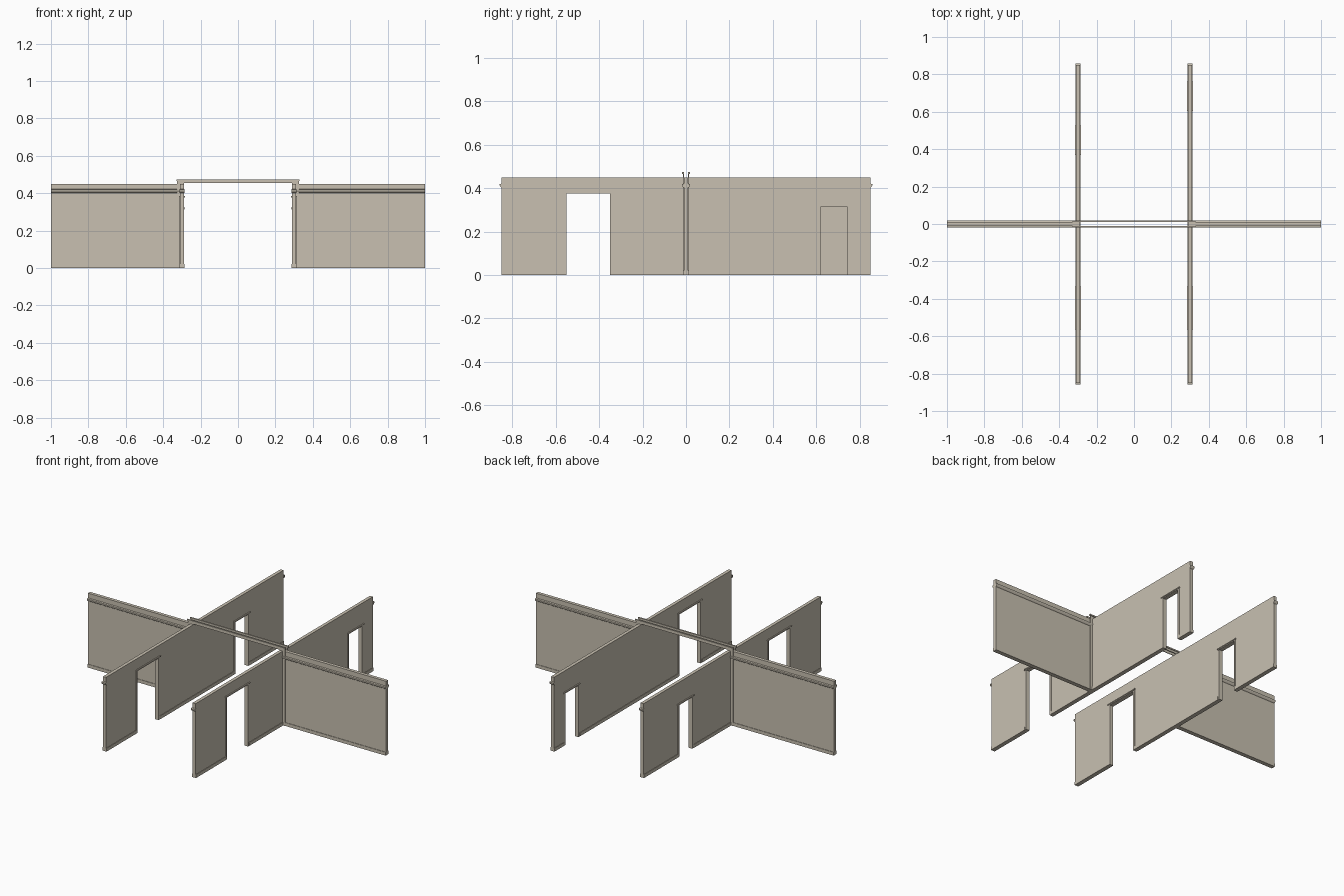
import bpy
import bmesh
from mathutils import Vector

if "Cube" in bpy.data.objects:
    bpy.data.objects.remove(bpy.data.objects["Cube"], do_unlink=True)

plaster = bpy.data.materials.new("warm_plaster")
plaster.use_nodes = True
color = (0.58, 0.53, 0.44, 1)
plaster.diffuse_color = color
plaster.node_tree.nodes["Principled BSDF"].inputs["Base Color"].default_value = color

HEIGHT = 0.45
HALF = 0.01        # half wall thickness
WALL_X = 0.3       # offset of the long walls
WALL_Y = 0.85      # half length of the long walls
BASE = 0.02        # baseboard height


def prism(name, outline, sweep):
    """Solid made by sweeping a flat outline along a vector."""
    bm = bmesh.new()
    face = bm.faces.new([bm.verts.new(p) for p in outline])
    moved = bmesh.ops.extrude_face_region(bm, geom=[face])["geom"]
    bmesh.ops.translate(bm, vec=Vector(sweep),
                        verts=[v for v in moved if isinstance(v, bmesh.types.BMVert)])
    bmesh.ops.recalc_face_normals(bm, faces=bm.faces)
    mesh = bpy.data.meshes.new(name)
    bm.to_mesh(mesh)
    bm.free()
    mesh.materials.append(plaster)
    obj = bpy.data.objects.new(name, mesh)
    bpy.context.collection.objects.link(obj)
    return obj


def box(name, x, y, z):
    (x0, x1), (y0, y1), (z0, z1) = sorted(x), sorted(y), sorted(z)
    return prism(name, [(x0, y0, z0), (x1, y0, z0), (x1, y1, z0), (x0, y1, z0)],
                 (0, 0, z1 - z0))


def long_wall(side, x, doors):
    # Wall panel with doorways notched out of its lower edge
    outline = [(-WALL_Y, 0)]
    for y0, y1, top in doors:
        outline += [(y0, 0), (y0, top), (y1, top), (y1, 0)]
    outline += [(WALL_Y, 0), (WALL_Y, HEIGHT), (-WALL_Y, HEIGHT)]
    prism(side + "_long_wall", [(x - HALF, y, z) for y, z in outline], (2 * HALF, 0, 0))

    for s in (-1, 1):
        def proud(depth):
            return (x + s * HALF, x + s * (HALF + depth))
        # Door casings with a projecting cap
        for y0, y1, top in doors:
            for a, b in ((y0 - 0.012, y0), (y1, y1 + 0.012)):
                box(side + "_door_casing", proud(0.002), (a, b), (0, top))
            box(side + "_door_header", proud(0.003), (y0 - 0.012, y1 + 0.012), (top, top + 0.006))
            box(side + "_door_cap", proud(0.006), (y0 - 0.015, y1 + 0.017), (top + 0.004, top + 0.01))
        # Baseboards between the doorways
        start = -WALL_Y
        for y0, y1, top in doors + [(WALL_Y + 0.012, 0, 0)]:
            box(side + "_baseboard", proud(0.003), (start, y0 - 0.012), (0, BASE))
            start = y1 + 0.012
        # Rail stub wrapping the wall end
        rail(side + "_end_rail", "y", s * WALL_Y, s, x - 0.014, x + 0.014)


def rail(name, axis, at, s, start, end):
    """Moulded rail running across a wall face."""
    profile = [(0, 0.402), (0.004, 0.405), (0.009, 0.413), (0.009, 0.419), (0, 0.421)]
    prism(name, [(start, at + s * d, z) for d, z in profile], (end - start, 0, 0))


wide = (-0.55, -0.35, 0.375)
long_wall("left", WALL_X, [wide, (0.62, 0.745, 0.313)])
long_wall("right", -WALL_X, [wide, (0.385, 0.51, 0.313)])

# Cross walls on both outer sides, with rails and baseboards
for side, m in (("left", 1), ("right", -1)):
    inner, outer = m * (WALL_X + HALF), m * 1.0
    lo, hi = sorted((inner, outer))
    box(side + "_cross_wall", (lo, hi), (-HALF, HALF), (0, HEIGHT))
    for s in (-1, 1):
        rail(side + "_picture_rail", "y", s * HALF, s, lo, hi)
        box(side + "_cross_baseboard", (lo, hi), (s * HALF, s * (HALF + 0.003)), (0, BASE))
        # Upright casing of the central opening
        box(side + "_opening_casing", (m * 0.288, m * 0.325),
            (s * HALF, s * (HALF + 0.004)), (0, 0.456))

# Header trim over the central opening, one strip per face
for s in (-1, 1):
    box("opening_header", (-0.325, 0.325), (s * HALF, s * (HALF + 0.004)), (0.453, 0.468))
    box("opening_cap", (-0.33, 0.33), (s * HALF, s * (HALF + 0.009)), (0.466, 0.474))
